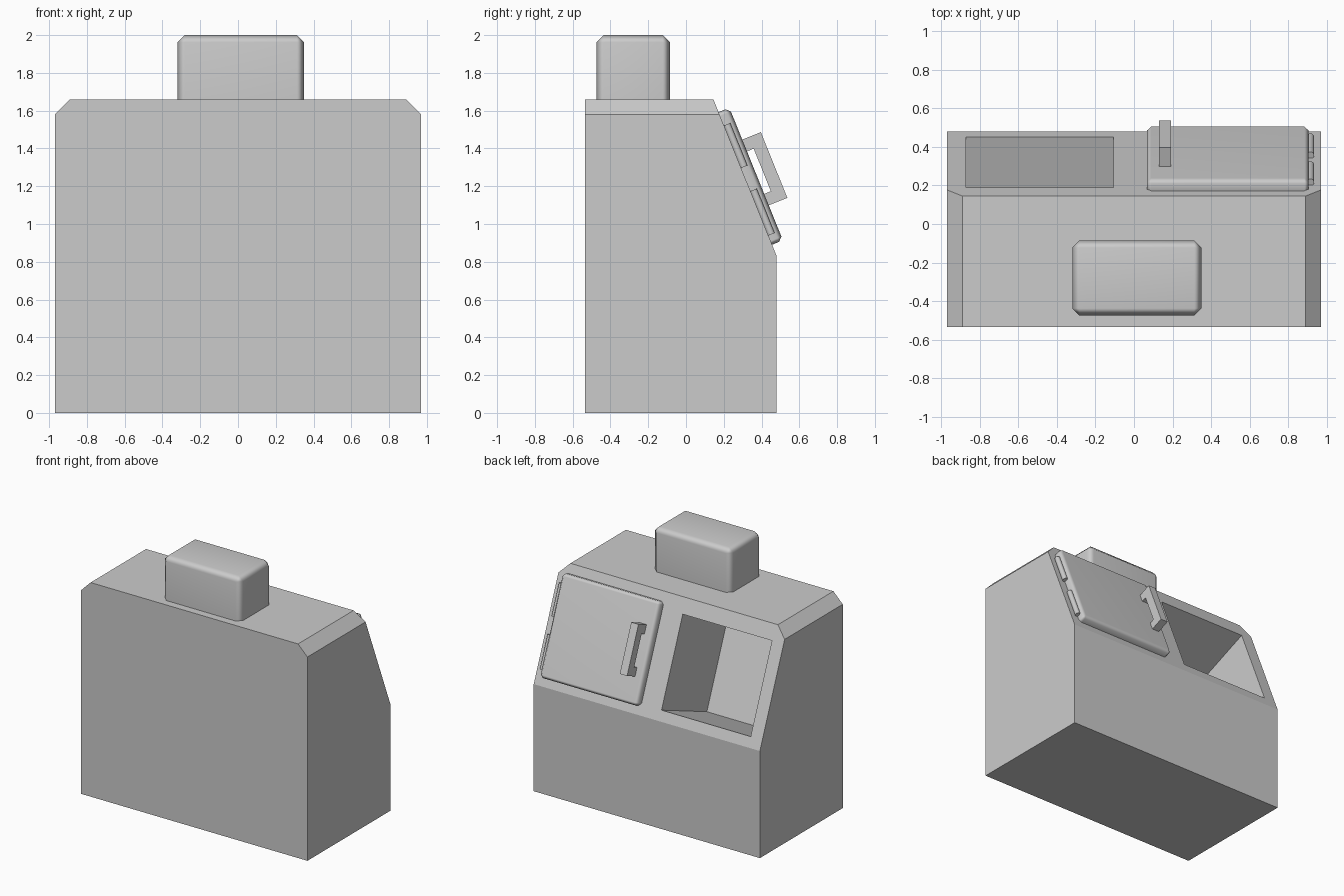
import bpy, bmesh
from math import atan2, radians
from mathutils import Matrix

if "Cube" in bpy.data.objects:
    bpy.data.objects.remove(bpy.data.objects["Cube"])

W = 0.97
FOOT, TOP = (0.48, 0.83), (0.145, 1.66)      # (y, z) ends of the sloping panel

# Slope frame: x = width, y = outward from the panel, z = up the panel
TILT = atan2(FOOT[1 - 1] - TOP[0], TOP[1] - FOOT[1])
SLOPE = Matrix.Translation((0, *FOOT)) @ Matrix.Rotation(TILT, 4, 'X')


def finish(name, bm, matrix=None, smooth=None):
    bmesh.ops.recalc_face_normals(bm, faces=bm.faces)
    mesh = bpy.data.meshes.new(name)
    bm.to_mesh(mesh)
    bm.free()
    ob = bpy.data.objects.new(name, mesh)
    bpy.context.collection.objects.link(ob)
    if matrix:
        ob.matrix_world = matrix
    bpy.ops.object.select_all(action='DESELECT')
    ob.select_set(True)
    bpy.context.view_layer.objects.active = ob
    if smooth:
        bpy.ops.object.shade_smooth_by_angle(angle=radians(smooth))
    return ob


def prism(points, x0, x1):
    """Extrude a closed (y, z) profile from x0 to x1."""
    bm = bmesh.new()
    face = bm.faces.new([bm.verts.new((x0, y, z)) for y, z in points])
    ext = bmesh.ops.extrude_face_region(bm, geom=[face])
    bmesh.ops.translate(bm, vec=(x1 - x0, 0, 0),
                        verts=[v for v in ext['geom'] if isinstance(v, bmesh.types.BMVert)])
    return bm


def box(x0, x1, y0, y1, z0, z1):
    return prism([(y0, z0), (y1, z0), (y1, z1), (y0, z1)], x0, x1)


def chamfer(bm, width, test):
    """Bevel every edge whose two vertices pass the test together."""
    edges = [e for e in bm.edges if test(*[v.co for v in e.verts])]
    bmesh.ops.bevel(bm, geom=edges, offset=width, segments=1,
                    affect='EDGES', profile=0.5)


# Cabinet body with chamfered top side edges
bm = prism([(-0.535, 0), (FOOT[0], 0), FOOT, TOP, (-0.535, TOP[1])], -W, W)
chamfer(bm, 0.08, lambda a, b: min(a.z, b.z) > 1.6 and abs(a.x - b.x) < 1e-4)
body = finish("cabinet_body", bm)

# Open compartment cut square to the sloping panel
cutter = finish("compartment_cutter", box(-0.87, -0.105, -0.6, 0.1, 0.08, 0.775), SLOPE)
cutter.hide_render = True
bpy.context.view_layer.update()
mod = body.modifiers.new("compartment", 'BOOLEAN')
mod.operation = 'DIFFERENCE'
mod.solver = 'EXACT'
mod.object = cutter
bpy.context.view_layer.objects.active = body
bpy.ops.object.modifier_apply(modifier=mod.name)
bpy.data.objects.remove(cutter)

# Top housing, chamfered everywhere except its base
bm = box(-0.32, 0.35, -0.475, -0.085, 1.66, 2.0)
chamfer(bm, 0.038, lambda a, b: max(a.z, b.z) > 1.7)
housing = finish("top_housing", bm, smooth=50)
housing.modifiers.new("normals", 'WEIGHTED_NORMAL').keep_sharp = True

# Closed door lying on the slope
bm = box(0.067, 0.905, 0.0, 0.062, 0.065, 0.822)
chamfer(bm, 0.022, lambda a, b: max(a.y, b.y) > 0.05)
door = finish("door", bm, SLOPE, smooth=50)
door.modifiers.new("normals", 'WEIGHTED_NORMAL').keep_sharp = True

# Door handle: one C-shaped profile
finish("door_handle", prism([(0.06, 0.265), (0.168, 0.265), (0.168, 0.64), (0.06, 0.64),
                             (0.06, 0.573), (0.1, 0.573), (0.1, 0.33), (0.06, 0.33)],
                            0.13, 0.192), SLOPE)

# Hinge barrels along the outer door edge
for i, (low, high) in enumerate([(0.118, 0.371), (0.503, 0.745)]):
    bm = bmesh.new()
    bmesh.ops.create_cone(bm, cap_ends=True, segments=16, radius1=0.02, radius2=0.02,
                          depth=high - low,
                          matrix=Matrix.Translation((0.914, 0.016, (low + high) / 2)))
    finish(f"hinge_{i + 1}", bm, SLOPE, smooth=40)
